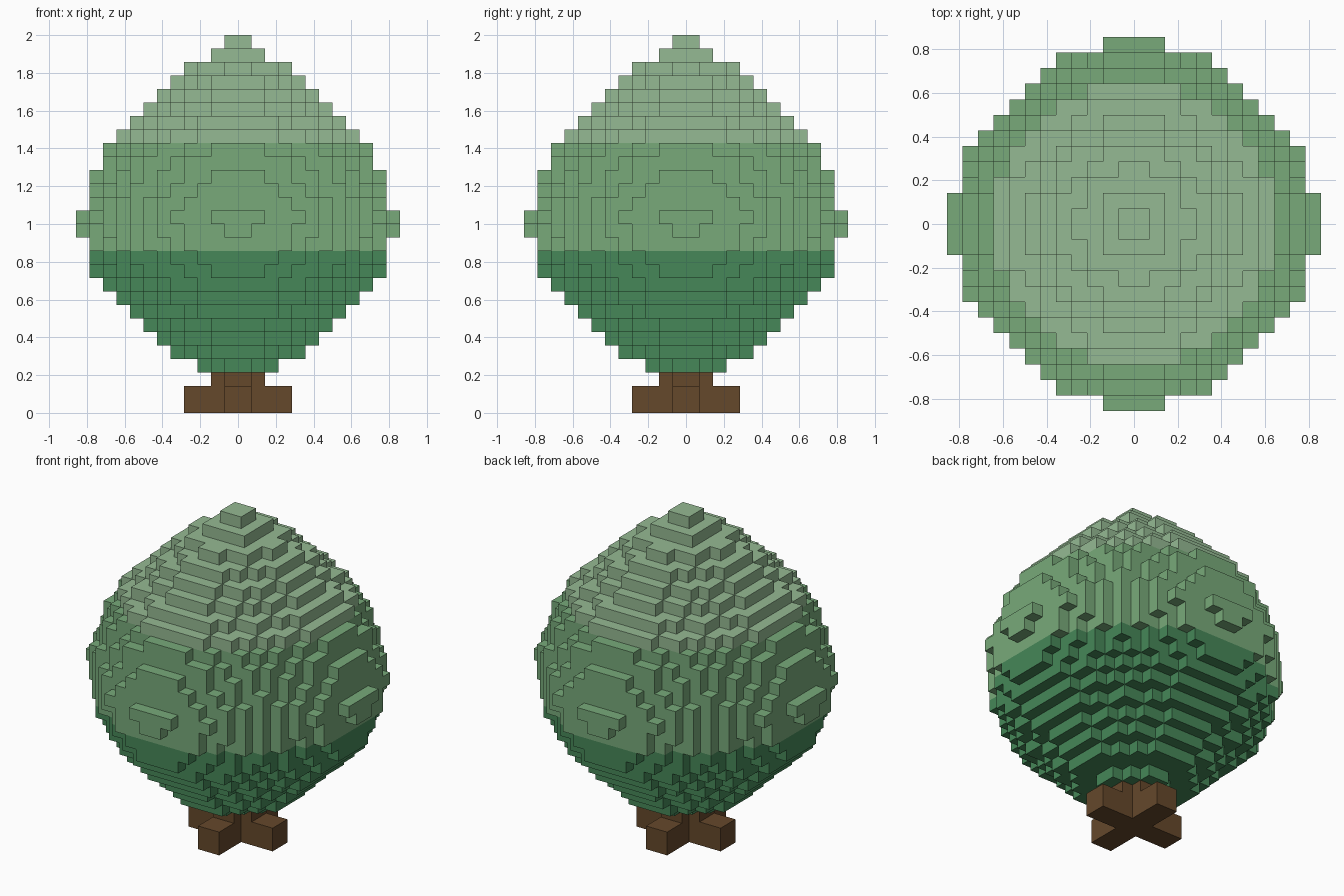
import bpy, bmesh
from mathutils import Vector

cube = bpy.data.objects.get("Cube")
if cube:
    bpy.data.objects.remove(cube, do_unlink=True)

V = 2 / 28      # block size
POWER = 1.8     # roundness of each crown layer


def material(name, rgb):
    m = bpy.data.materials.new(name)
    m.use_nodes = True
    col = (*rgb, 1)
    m.diffuse_color = col
    bsdf = m.node_tree.nodes["Principled BSDF"]
    bsdf.inputs["Base Color"].default_value = col
    bsdf.inputs["Roughness"].default_value = 0.9
    return m


bark = material("bark brown", (0.130, 0.065, 0.024))
dark = material("dark green", (0.061, 0.242, 0.098))
mid = material("mid green", (0.188, 0.402, 0.195))
light = material("light green", (0.300, 0.491, 0.292))


def build_blocks(name, cells, mats, pick=lambda layer: 0):
    """Skin a set of unit blocks with flat faces on the outside only."""
    bm = bmesh.new()
    for c in cells:
        for axis in range(3):
            for sign in (-1, 1):
                step = [0, 0, 0]
                step[axis] = sign
                if tuple(a + b for a, b in zip(c, step)) in cells:
                    continue
                u, w = (axis + 1) % 3, (axis + 2) % 3
                quad = []
                for du, dw in ((0, 0), (1, 0), (1, 1), (0, 1)):
                    p = list(c)
                    p[axis] += sign > 0
                    p[u] += du
                    p[w] += dw
                    quad.append(bm.verts.new(Vector(p) * V))
                face = bm.faces.new(quad if sign > 0 else quad[::-1])
                face.material_index = pick(c[2])
    bmesh.ops.remove_doubles(bm, verts=bm.verts, dist=V * 0.01)
    # merge neighbouring coplanar squares of one colour
    bmesh.ops.dissolve_limit(bm, angle_limit=0.01, verts=bm.verts,
                             edges=bm.edges, delimit={'MATERIAL'})
    me = bpy.data.meshes.new(name)
    bm.to_mesh(me)
    bm.free()
    for m in mats:
        me.materials.append(m)
    ob = bpy.data.objects.new(name, me)
    bpy.context.collection.objects.link(ob)
    return ob


def mirrored(i, j, k):
    """The four copies of a block about both vertical planes."""
    return [(a, b, k) for a in (i, -1 - i) for b in (j, -1 - j)]


# Trunk: a cross of roots, two layers high, with a narrower cross above
trunk = set()
for k, reach in enumerate((4, 4, 2)):
    for i in range(reach):
        trunk.update(mirrored(i, 0, k))
        trunk.update(mirrored(0, i, k))
build_blocks("trunk", trunk, [bark])

# Crown: rounded layers, radius in blocks from the bottom up
radii = [2.8, 4.9, 6.05, 7.1, 8.1, 9.1, 10.1, 10.76, 11.09, 11.33, 11.59, 11.73,
         11.44, 11.09, 10.8, 10.38, 9.87, 9.22, 8.13, 7.05, 5.96, 4.88, 3.79, 2.35, 1.0]
crown = set()
for k, r in enumerate(radii, start=3):
    for i in range(12):
        for j in range(12):
            if (i + 0.5) ** POWER + (j + 0.5) ** POWER <= r ** POWER:
                crown.update(mirrored(i, j, k))

# Three bands of green by height
build_blocks("leaf_crown", crown, [dark, mid, light],
             lambda layer: 0 if layer < 12 else 1 if layer < 20 else 2)
